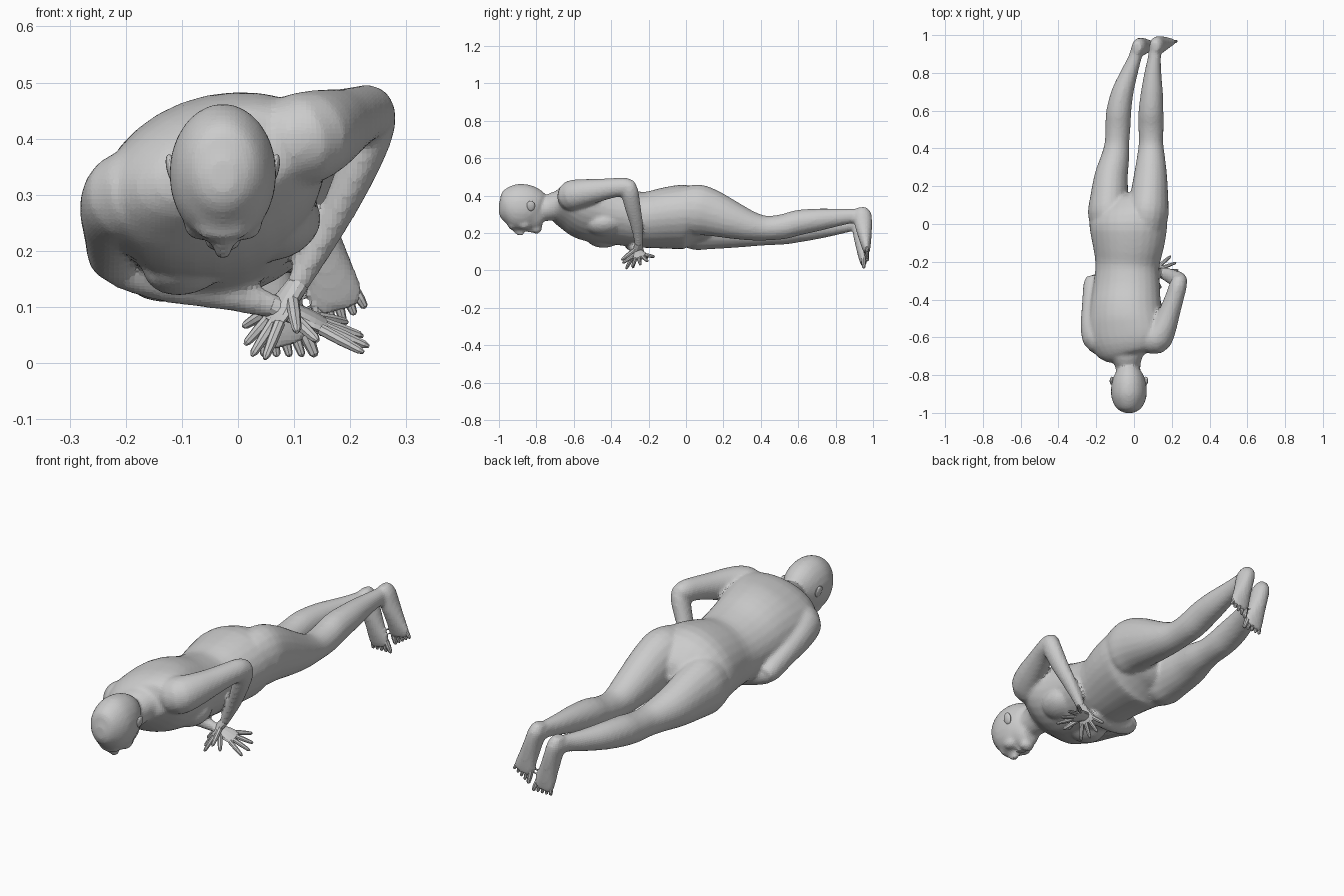
import bpy
import bmesh
from math import sin, cos, pi, radians
from mathutils import Vector, Matrix

default_cube = bpy.data.objects.get("Cube")
if default_cube:
    bpy.data.objects.remove(default_cube)

# One matte clay colour for the whole figure
clay = bpy.data.materials.new("clay_grey")
clay.use_nodes = True
CLAY = (0.6, 0.6, 0.6, 1.0)
clay.diffuse_color = CLAY
shader = next(n for n in clay.node_tree.nodes if n.type == 'BSDF_PRINCIPLED')
shader.inputs["Base Color"].default_value = CLAY
shader.inputs["Roughness"].default_value = 0.8

UP = Vector((0, 0, 1))
BACK = Vector((0, 1, 0))
LEAN = radians(21)                       # the trunk rolls, left side raised
TRUNK_UP = Vector((-sin(LEAN), 0, cos(LEAN)))
TRUNK_SIDE = Vector((cos(LEAN), 0, sin(LEAN)))


def finish(name, bm, voxel=None):
    """Make a flat shaded object; a voxel size fuses its volumes into one skin."""
    bmesh.ops.recalc_face_normals(bm, faces=bm.faces)
    mesh = bpy.data.meshes.new(name)
    bm.to_mesh(mesh)
    bm.free()
    mesh.materials.append(clay)
    obj = bpy.data.objects.new(name, mesh)
    bpy.context.collection.objects.link(obj)
    if voxel:
        remesh = obj.modifiers.new("fuse", 'REMESH')
        remesh.mode = 'VOXEL'
        remesh.voxel_size = voxel
        relax = obj.modifiers.new("relax", 'SMOOTH')
        relax.factor = 0.5
        relax.iterations = 7


def smooth_rows(rows, steps):
    """Catmull-Rom interpolation between rows of numbers."""
    out = []
    last = len(rows) - 1
    for i in range(last):
        a, b, c, d = (rows[max(0, min(last, i + k))] for k in (-1, 0, 1, 2))
        for s in range(steps):
            t = s / steps
            out.append([q + t * (r - p) / 2
                        + t * t * (2 * p - 5 * q + 4 * r - e) / 2
                        + t ** 3 * (3 * q - p - 3 * r + e) / 2
                        for p, q, r, e in zip(a, b, c, d)])
    out.append(list(rows[last]))
    return out


def add_tube(bm, path, girth, up=UP, sides=20, steps=3):
    """Elliptical rings swept along a path; girth holds (half width, half height)."""
    rows = smooth_rows([tuple(p) + tuple(g) for p, g in zip(path, girth)], steps)
    points = [Vector(r[:3]) for r in rows]
    rings = []
    for i, row in enumerate(rows):
        tangent = points[min(i + 1, len(rows) - 1)] - points[max(i - 1, 0)]
        across = tangent.cross(up).normalized()
        normal = across.cross(tangent).normalized()
        ring = []
        for k in range(sides):
            a = 2 * pi * k / sides
            ring.append(bm.verts.new(points[i] + across * (cos(a) * row[3])
                                     + normal * (sin(a) * row[4])))
        rings.append(ring)
    for low, high in zip(rings, rings[1:]):
        for k in range(sides):
            n = (k + 1) % sides
            bm.faces.new((low[k], low[n], high[n], high[k]))
    bm.faces.new(rings[0])
    bm.faces.new(rings[-1])


def add_blob(bm, centre, size, lean=0.0):
    """An ellipsoid rolled about the y axis."""
    place = (Matrix.Translation(centre) @ Matrix.Rotation(-lean, 4, 'Y')
             @ Matrix.Diagonal((*size, 1)))
    bmesh.ops.create_uvsphere(bm, u_segments=16, v_segments=12, radius=1, matrix=place)


def add_digit(bm, start, end, thick, up):
    """Tapered finger or toe with a rounded tip."""
    path = [start.lerp(end, f) for f in (0, 0.5, 0.9, 1)]
    add_tube(bm, path, [(thick * f, thick * f) for f in (1, 0.95, 0.7, 0.3)], up, 8, 1)


# Trunk with chest, fused later with head, limbs and feet
body = bmesh.new()
add_tube(body,
         [(-.035, -.715, .36), (-.04, -.69, .355), (-.045, -.62, .345), (-.045, -.54, .325),
          (-.045, -.45, .308), (-.04, -.34, .285), (-.035, -.22, .27), (-.03, -.1, .28),
          (-.03, 0, .285), (-.03, .07, .27), (-.03, .12, .25), (-.03, .15, .24)],
         [(.06, .045), (.15, .085), (.205, .125), (.208, .153), (.195, .158), (.182, .147),
          (.173, .146), (.197, .16), (.212, .165), (.2, .13), (.14, .09), (.07, .05)],
         TRUNK_UP, sides=28)
chest = Vector((-.045, -.44, .303))
for s in (-1, 1):
    add_blob(body, chest + TRUNK_SIDE * (s * .085) - TRUNK_UP * .095, (.083, .1, .06), LEAN)

# Neck widening into the shoulders
add_tube(body, [(-.028, -.85, .33), (-.032, -.76, .328), (-.037, -.7, .345), (-.04, -.63, .36)],
         [(.065, .068), (.066, .066), (.087, .075), (.135, .08)])

# Head, face turned to the ground
FACE_X = -.027
skull_y = (-1, -.985, -.955, -.91, -.86, -.82, -.79, -.765)
skull_z = (.335, .335, .338, .338, .335, .322, .308, .305)
add_tube(body, [(FACE_X, y, z) for y, z in zip(skull_y, skull_z)],
         [(.022, .027), (.054, .068), (.079, .102), (.094, .123), (.094, .125), (.084, .116),
          (.067, .1), (.05, .07)], sides=24)
add_tube(body, [(FACE_X, -.925, .226), (FACE_X, -.89, .203), (FACE_X, -.868, .205)],
         [(.012, .013), (.018, .019), (.016, .014)], sides=10)
add_blob(body, (FACE_X, -.93, .236), (.05, .02, .018))
add_blob(body, (FACE_X, -.838, .215), (.026, .014, .014))
add_blob(body, (FACE_X, -.8, .223), (.036, .03, .027))
for label, s in (("left", 1), ("right", -1)):
    add_blob(body, (FACE_X + s * .042, -.865, .245), (.03, .035, .026), s * .5)
    ear = bmesh.new()
    add_blob(ear, (FACE_X + s * .09, -.83, .345), (.01, .022, .028), s * -.25)
    finish(label + "_ear", ear)

# Legs share stations and girth, each with its own path
leg_y = (-.02, .06, .14, .25, .35, .43, .52, .6, .7, .8, .88, .94)
leg_girth = [(.1, .12), (.112, .137), (.102, .124), (.089, .1), (.075, .078), (.065, .066),
             (.067, .067), (.066, .068), (.058, .061), (.045, .049), (.035, .04), (.033, .038)]
leg_paths = {
    "left": ((.065, .072, .08, .087, .09, .09, .09, .09, .095, .1, .108, .112),
             (.325, .323, .305, .267, .237, .226, .234, .255, .27, .282, .29, .292)),
    "right": ((-.128, -.132, -.13, -.121, -.1, -.09, -.085, -.08, -.06, -.025, .005, .02),
              (.25, .245, .235, .218, .205, .2, .205, .218, .228, .237, .247, .252)),
}
for xs, zs in leg_paths.values():
    add_tube(body, list(zip(xs, leg_y, zs)), leg_girth)


def add_foot(label, heel, toe, inner):
    """Foot hanging from heel to toe with the sole facing back."""
    heel, toe = Vector(heel), Vector(toe)
    along = (toe - heel).normalized()
    across = along.cross(BACK).normalized()
    if across.x * inner < 0:
        across.negate()
    add_tube(body, [heel.lerp(toe, f) for f in (0, .13, .34, .62, .84, .96)],
             [(.022, .027), (.037, .048), (.039, .048), (.044, .036), (.05, .024), (.044, .015)],
             BACK)
    toes = bmesh.new()
    for k in range(5):                   # big toe first, on the inner side
        base = heel.lerp(toe, .87) + across * (.036 - .018 * k)
        reach = along * (.058 - .006 * k) + across * (.008 - .004 * k)
        add_digit(toes, base, base + reach, .0125 if k == 0 else .0095, BACK)
    finish(label + "_toes", toes)


add_foot("left", (.108, .938, .335), (.185, .968, .085), -1)
add_foot("right", (.015, .933, .295), (.09, .95, .02), 1)

# Arms: the left elbow points up and back, the right is tucked under the trunk
upper_girth = [(.07, .075), (.085, .083), (.07, .075), (.057, .062), (.05, .053),
               (.046, .049), (.032, .034)]
upper_y = (-.6, -.605, -.55, -.47, -.39, -.32, -.28)
upper_paths = {
    "left": ((.06, .115, .155, .187, .214, .235, .242),
             (.385, .4, .414, .428, .441, .446, .443)),
    "right": ((-.13, -.185, -.213, -.222, -.223, -.222, -.22),
              (.305, .3, .28, .25, .22, .193, .18)),
}
for xs, zs in upper_paths.values():
    add_tube(body, list(zip(xs, upper_y, zs)), upper_girth)
fore_girth = [(.032, .034), (.04, .046), (.036, .043), (.029, .035), (.023, .025), (.021, .022)]
add_tube(body, [(.247, -.305, .465), (.24, -.3, .42), (.21, -.285, .34),
                (.167, -.265, .25), (.123, -.255, .17), (.103, -.255, .135)],
         fore_girth, BACK)
add_tube(body, [(-.235, -.31, .19), (-.2, -.305, .177), (-.12, -.295, .15),
                (-.03, -.28, .13), (.04, -.265, .108), (.07, -.26, .1)], fore_girth)
finish("body", body, .009)


def hand(label, wrist, tip, thumb_side):
    """Open hand with four spread fingers and a thumb."""
    wrist, tip = Vector(wrist), Vector(tip)
    along = tip - wrist
    across = Vector(thumb_side).normalized()
    palm_up = across.cross(along).normalized()
    bm = bmesh.new()
    add_tube(bm, [wrist + along * f for f in (-.08, .2, .4, .55)],
             [(.021, .019), (.032, .017), (.039, .014), (.036, .01)], palm_up, 12)
    for k, length in enumerate((.95, 1.04, 1, .85)):
        offset = .03 - .02 * k
        start = wrist + along * .48 + across * offset
        end = wrist + along * length + across * (offset * 2.2)
        add_digit(bm, start, end, .0105, palm_up)
    thumb = wrist + along * .15 + across * .018
    add_digit(bm, thumb, wrist + along * .4 + across * .1, .012, palm_up)
    finish(label + "_hand", bm)


hand("left", (.103, -.255, .135), (.02, -.265, .025), (.35, -.85, -.35))
hand("right", (.07, -.26, .1), (.225, -.225, .04), (.1, -.9, -.35))
